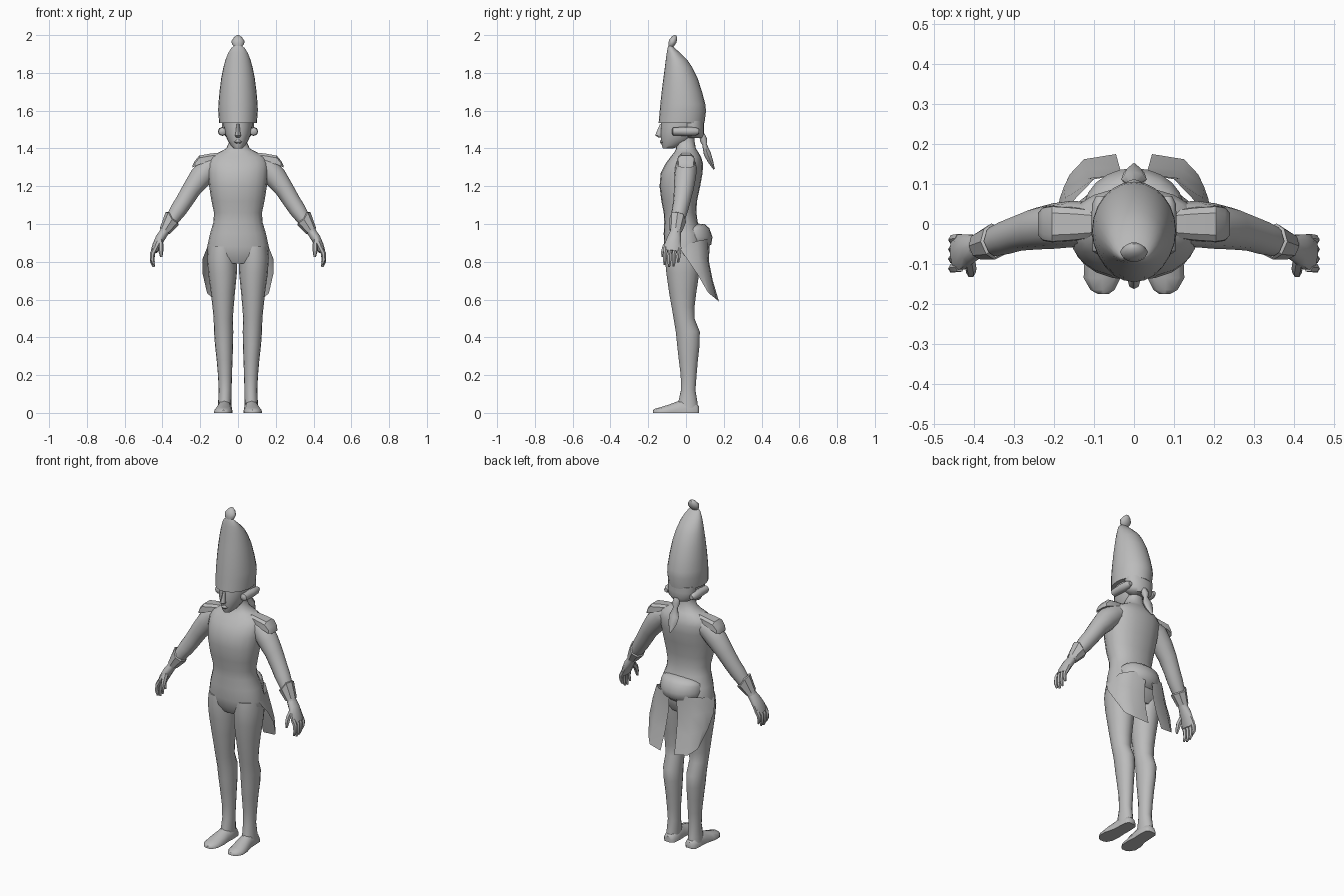
import bpy, bmesh, math
from mathutils import Vector

grey = bpy.data.materials.new("plain grey")
grey.diffuse_color = (0.5, 0.5, 0.5, 1)


def finish(name, bm, angle=50):
    bmesh.ops.recalc_face_normals(bm, faces=bm.faces)
    me = bpy.data.meshes.new(name)
    bm.to_mesh(me)
    bm.free()
    me.materials.append(grey)
    ob = bpy.data.objects.new(name, me)
    bpy.context.collection.objects.link(ob)
    bpy.ops.object.select_all(action='DESELECT')
    ob.select_set(True)
    bpy.context.view_layer.objects.active = ob
    bpy.ops.object.shade_smooth_by_angle(angle=math.radians(angle))
    return ob


def skin(name, rings, caps=True, angle=50):
    """Join rings of points into a closed tube."""
    bm = bmesh.new()
    vs = [[bm.verts.new(p) for p in r] for r in rings]
    n = len(vs[0])
    for a, b in zip(vs, vs[1:]):
        for i in range(n):
            j = (i + 1) % n
            bm.faces.new((a[i], a[j], b[j], b[i]))
    if caps:
        bm.faces.new(vs[0])
        bm.faces.new(vs[-1])
    return finish(name, bm, angle)


def loft(name, rows, s=1, n=20, power=1.0, angle=50):
    """Stack level ovals; row = z, centre x, half width, front y, back y."""
    def pw(v):
        return math.copysign(abs(v) ** power, v)
    rings = []
    for z, cx, w, f, b in rows:
        ts = [2 * math.pi * i / n for i in range(n)]
        rings.append([(s * (cx + w * pw(math.cos(t))),
                       (f + b) / 2 + (b - f) / 2 * pw(math.sin(t)), z) for t in ts])
    return skin(name, rings, angle=angle)


def tube(name, rows, s=1, n=12, caps=True, angle=50):
    """Sweep ovals along a path; row = x, y, z, side radius, depth radius."""
    pts = [Vector(r[:3]) for r in rows]
    rings = []
    for i, r in enumerate(rows):
        d = (pts[min(i + 1, len(pts) - 1)] - pts[max(i - 1, 0)]).normalized()
        u = Vector((0, 1, 0)).cross(d).normalized()
        v = d.cross(u)
        ring = []
        for k in range(n):
            t = 2 * math.pi * k / n
            p = pts[i] + u * r[3] * math.cos(t) + v * r[4] * math.sin(t)
            ring.append((s * p.x, p.y, p.z))
        rings.append(ring)
    return skin(name, rings, caps, angle)


# torso with hips, chest and sloping shoulders
loft("torso", [
    (0.79, 0, .11, -.085, .07), (0.83, 0, .162, -.108, .09), (0.88, 0, .163, -.116, .10),
    (0.95, 0, .148, -.118, .085), (1.01, 0, .130, -.115, .062), (1.06, 0, .127, -.118, .055),
    (1.12, 0, .140, -.13, .058), (1.20, 0, .153, -.14, .075), (1.27, 0, .160, -.134, .088),
    (1.32, 0, .162, -.108, .09), (1.355, 0, .145, -.082, .08), (1.38, 0, .10, -.062, .065),
    (1.40, 0, .062, -.052, .052), (1.44, 0, .045, -.05, .045), (1.50, 0, .045, -.05, .045)],
    power=.9)

# face: jaw, cheeks and the skull under the hat
loft("head", [
    (1.40, 0, .022, -.122, -.07), (1.415, 0, .038, -.128, -.02), (1.445, 0, .056, -.132, .03),
    (1.48, 0, .070, -.136, .055), (1.52, 0, .076, -.132, .07), (1.56, 0, .076, -.13, .07)])
loft("nose", [(1.458, 0, .010, -.145, -.12), (1.468, 0, .016, -.163, -.12),
              (1.485, 0, .012, -.157, -.12), (1.53, 0, .007, -.137, -.12)], n=8)
loft("lips", [(1.425, 0, .012, -.132, -.11), (1.434, 0, .021, -.139, -.11),
              (1.446, 0, .012, -.135, -.11)], n=8)

# tall cap leaning forward, with a tuft on the tip
loft("tall_hat", [
    (1.535, 0, .100, -.145, .098), (1.60, 0, .105, -.139, .106), (1.635, 0, .104, -.136, .102),
    (1.70, 0, .098, -.129, .085), (1.77, 0, .089, -.12, .062), (1.83, 0, .077, -.112, .033),
    (1.87, 0, .066, -.107, .006), (1.905, 0, .052, -.102, -.03), (1.93, 0, .037, -.098, -.058),
    (1.946, 0, .018, -.093, -.075)], n=24)
tube("hat_tuft", [(0, -.085, 1.93, .012, .01), (0, -.078, 1.95, .031, .018),
                  (0, -.07, 1.968, .035, .022), (0, -.06, 1.987, .022, .016),
                  (0, -.055, 1.999, .006, .006)], n=10)

# hair at the nape and tied tail
loft("nape_hair", [(1.455, 0, .055, 0, .085), (1.475, 0, .078, -.02, .095),
                   (1.51, 0, .085, -.02, .095), (1.545, 0, .085, -.02, .095)])
tube("hair_tail", [(0, .085, 1.475, .016, .014), (0, .093, 1.445, .024, .02),
                   (0, .098, 1.42, .013, .012), (0, .112, 1.375, .032, .019),
                   (0, .128, 1.335, .026, .015), (0, .149, 1.29, .004, .004)], n=8)

# bustle roll around the back of the hips
rows = []
for i in range(13):
    a = math.pi * (i / 12)
    taper = .35 + .65 * math.sin(a) ** .6
    c = Vector((-.118 * math.cos(a), .012 + .076 * math.sin(a) ** .7, .942))
    out = Vector((-math.cos(a) * .35, math.sin(a), 0))
    prof = [(-.03, .06), (.01, .058), (.036, .035), (.052, -.012), (.046, -.05), (.01, -.078), (-.03, -.06)]
    rows.append([c + out * p * taper + Vector((0, 0, q * taper)) for p, q in prof])
skin("bustle", rows, angle=60)

for s, side in ((1, "left"), (-1, "right")):
    # leg down to the ankle
    loft(side + "_leg", [
        (.88, .083, .074, -.108, .085), (.82, .085, .078, -.112, .082), (.74, .082, .076, -.104, .07),
        (.64, .080, .064, -.09, .055), (.56, .079, .056, -.076, .045), (.50, .078, .051, -.066, .045),
        (.43, .076, .051, -.054, .073), (.36, .074, .048, -.047, .072), (.28, .071, .042, -.038, .063),
        (.20, .069, .037, -.028, .056), (.12, .068, .034, -.027, .05), (.06, .070, .035, -.04, .06),
        (.02, .072, .036, -.045, .065)], s, n=16)
    # foot from heel to toe
    foot = []
    for y, cx, w, h in ((.07, .07, .02, .035), (.055, .07, .035, .05), (0, .07, .038, .078),
                        (-.04, .072, .038, .063), (-.09, .077, .047, .044), (-.135, .08, .046, .03),
                        (-.165, .079, .03, .022), (-.175, .077, .014, .015)):
        foot.append([(s * (cx + w * a), y, h * b) for a, b in
                     ((-1, 0), (-1, .35), (-.7, .8), (0, 1), (.7, .8), (1, .35), (1, 0))])
    skin(side + "_foot", foot, angle=45)

    # arm bent slightly forward
    tube(side + "_arm", [
        (.11, .0, 1.315, .05, .055), (.155, .0, 1.295, .062, .058), (.20, -.005, 1.245, .060, .057),
        (.245, -.012, 1.185, .050, .052), (.285, -.022, 1.12, .046, .045), (.315, -.032, 1.075, .044, .043),
        (.345, -.042, 1.03, .037, .038), (.378, -.052, .98, .027, .030), (.395, -.056, .95, .024, .029)], s)
    # open flared cuff, higher on the outside
    cuff = tube(side + "_cuff", [(.388, -.055, .963, .030, .034), (.353, -.044, 1.018, .046, .046),
                                 (.350, -.043, 1.023, .039, .040)], s, n=8, caps=False, angle=30)
    for v in cuff.data.vertices:
        if v.co.z > .985 and abs(v.co.x) > .37:
            v.co.z += .02
            v.co.x -= s * .008
    # palm, fingers and thumb
    tube(side + "_palm", [(.388, -.055, .96, .024, .028), (.412, -.062, .925, .025, .038),
                          (.432, -.070, .885, .022, .046), (.444, -.074, .855, .018, .044)], s, n=10)
    for i in range(4):
        y = -.108 + i * .024
        drop = (.0, .012, .008, -.012)[i]
        tube(f"{side}_finger_{i + 1}", [(.436, y, .875, .013, .013), (.452, y - .002, .845, .013, .012),
                                        (.454, y - .004, .81 - drop, .011, .011),
                                        (.446, y - .006, .785 - drop, .006, .006)], s, n=6)
    tube(side + "_thumb", [(.412, -.085, .915, .014, .016), (.408, -.112, .88, .014, .015),
                           (.408, -.122, .85, .012, .012), (.406, -.125, .825, .006, .006)], s, n=6)

    # shoulder board with sloping outer rim
    ep = []
    for x, hy, top, bot in ((.10, .035, 1.378, 1.35), (.15, .042, 1.372, 1.33), (.205, .046, 1.362, 1.315),
                            (.228, .042, 1.335, 1.305), (.24, .028, 1.312, 1.302)):
        ep.append([(s * x, y, z) for y, z in ((-hy, bot), (-hy * .95, top - .012), (-hy * .6, top),
                                              (hy * .6, top), (hy * .95, top - .012), (hy, bot))])
    skin(side + "_shoulder_board", ep, angle=35)

    # side hair curl, lying front to back
    curl = []
    for y, r in ((-.075, .010), (-.068, .021), (.0, .024), (.05, .022), (.07, .012)):
        curl.append([(s * (.083 + r * math.cos(math.pi * k / 4)), y,
                      1.49 + r * math.sin(math.pi * k / 4)) for k in range(8)])
    skin(side + "_hair_curl", curl)

    # coat tail: sheet wrapped from the hip to the back, cut away in front
    bm = bmesh.new()
    inner = [(.02, .125, .92), (.03, .122, .80), (.036, .142, .70), (.045, .175, .588)]
    middle = [(.10, .112, .92), (.115, .115, .81), (.122, .135, .71), (.125, .162, .60)]
    outer = [(.150, .06, .91), (.172, .065, .83), (.176, .092, .74), (.16, .125, .63)]
    front = [(.160, -.04, .88), (.188, .005, .815), (.187, .06, .735), (.165, .115, .64)]
    cols = [[bm.verts.new((s * x, y, z)) for x, y, z in c] for c in (inner, middle, outer, front)]
    for a, b in zip(cols, cols[1:]):
        for i in range(3):
            bm.faces.new((a[i], b[i], b[i + 1], a[i + 1]))
    finish(side + "_coat_tail", bm)
